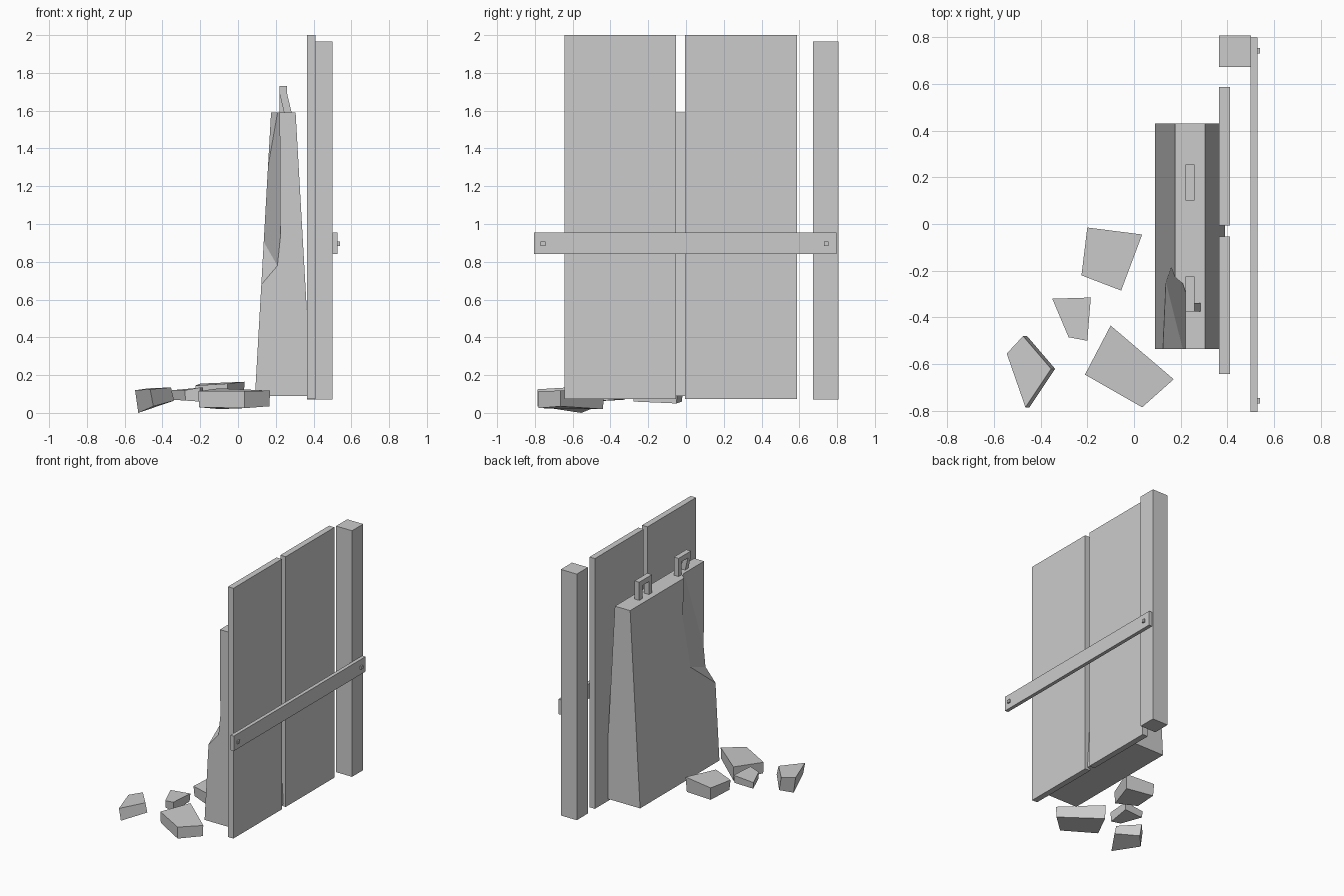
import bpy, bmesh

if "Cube" in bpy.data.objects:
    bpy.data.objects.remove(bpy.data.objects["Cube"])


def make_object(name, bm):
    bmesh.ops.recalc_face_normals(bm, faces=bm.faces)
    mesh = bpy.data.meshes.new(name)
    bm.to_mesh(mesh)
    bm.free()
    obj = bpy.data.objects.new(name, mesh)
    bpy.context.collection.objects.link(obj)
    return obj


def loft(name, ring_a, ring_b):
    """Closed solid between two matching rings of points."""
    bm = bmesh.new()
    a = [bm.verts.new(p) for p in ring_a]
    b = [bm.verts.new(p) for p in ring_b]
    bm.faces.new(a)
    bm.faces.new(b[::-1])
    n = len(a)
    for i in range(n):
        j = (i + 1) % n
        bm.faces.new((a[i], a[j], b[j], b[i]))
    return make_object(name, bm)


def box(name, x, y, z):
    ring = [(x[0], y[0]), (x[1], y[0]), (x[1], y[1]), (x[0], y[1])]
    return loft(name, [(*p, z[0]) for p in ring], [(*p, z[1]) for p in ring])


# Upright panels, post and cross rail
for i, y in enumerate([(-0.643, -0.053), (-0.006, 0.587)]):
    box(f"panel_{i + 1}", (0.365, 0.411), y, (0.073, 2.0))
box("post", (0.365, 0.501), (0.672, 0.808), (0.07, 1.965))
box("cross_rail", (0.5, 0.528), (-0.805, 0.798), (0.84, 0.955))
for i, y in enumerate([-0.757, 0.742]):
    box(f"rail_bolt_{i + 1}", (0.526, 0.54), (y - 0.012, y + 0.012), (0.883, 0.907))

# Tapered concrete barrier
profile = [(0.09, 0.09), (0.39, 0.09), (0.305, 1.59), (0.175, 1.59)]
barrier = loft("barrier", [(x, -0.535, z) for x, z in profile],
               [(x, 0.43, z) for x, z in profile])

# Broken corner cut from the barrier
bm = bmesh.new()
for p in [(0.22, -0.27, 1.65), (0.14, -0.205, 1.65), (0.10, -0.105, 0.97),
          (0.22, -0.6, 1.65), (0.225, -0.6, 0.75), (0.08, -0.6, 0.58),
          (0.08, -0.6, 1.65)]:
    bm.verts.new(p)
bmesh.ops.convex_hull(bm, input=bm.verts)
cutter = make_object("chip_cutter", bm)
mod = barrier.modifiers.new("chip", "BOOLEAN")
mod.operation = "DIFFERENCE"
mod.solver = "EXACT"
mod.object = cutter
bpy.context.view_layer.objects.active = barrier
bpy.ops.object.modifier_apply(modifier="chip")
bpy.data.objects.remove(cutter)


# Lifting handles: the nearer one has a bent leg
def handle(name, y0, y1, bend):
    box(name + "_bar", (0.22, 0.26), (y0, y1), (1.69, 1.73))
    for i, (a, b, s) in enumerate([(y0, y0 + 0.037, bend), (y1 - 0.037, y1, 0)]):
        ring = [(0.22, a), (0.26, a), (0.26, b), (0.22, b)]
        loft(f"{name}_leg_{i + 1}", [(x + s, y, 1.585) for x, y in ring],
             [(x, y, 1.69) for x, y in ring])


handle("handle_far", 0.1, 0.255, 0)
handle("handle_near", -0.375, -0.225, 0.025)

# Rubble chunks: outline, top heights, bottom heights, bottom scale, bottom shift in x
rubble = [
    ([(-0.2, -0.015), (0.035, -0.045), (-0.055, -0.285), (-0.225, -0.22)],
     (0.155, 0.165, 0.155, 0.145), (0.06, 0.05, 0.06, 0.07), 0.95, 0),
    ([(-0.35, -0.32), (-0.185, -0.315), (-0.2, -0.5), (-0.28, -0.485)],
     (0.12, 0.135, 0.135, 0.12), (0.07, 0.075, 0.06, 0.065), 0.95, 0),
    ([(-0.545, -0.555), (-0.475, -0.48), (-0.355, -0.62), (-0.465, -0.785)],
     (0.12, 0.13, 0.135, 0.125), (0.0, 0.03, 0.065, 0.035), 1.0, 0.017),
    ([(-0.1, -0.435), (0.17, -0.665), (0.035, -0.785), (-0.21, -0.645)],
     (0.13, 0.118, 0.115, 0.115), (0.02, 0.035, 0.025, 0.03), 0.98, 0),
]
for i, (outline, top, bottom, scale, shift) in enumerate(rubble):
    cx = sum(p[0] for p in outline) / 4
    cy = sum(p[1] for p in outline) / 4
    loft(f"rubble_{i + 1}",
         [(cx + (x - cx) * scale + shift, cy + (y - cy) * scale, z)
          for (x, y), z in zip(outline, bottom)],
         [(x, y, z) for (x, y), z in zip(outline, top)])
